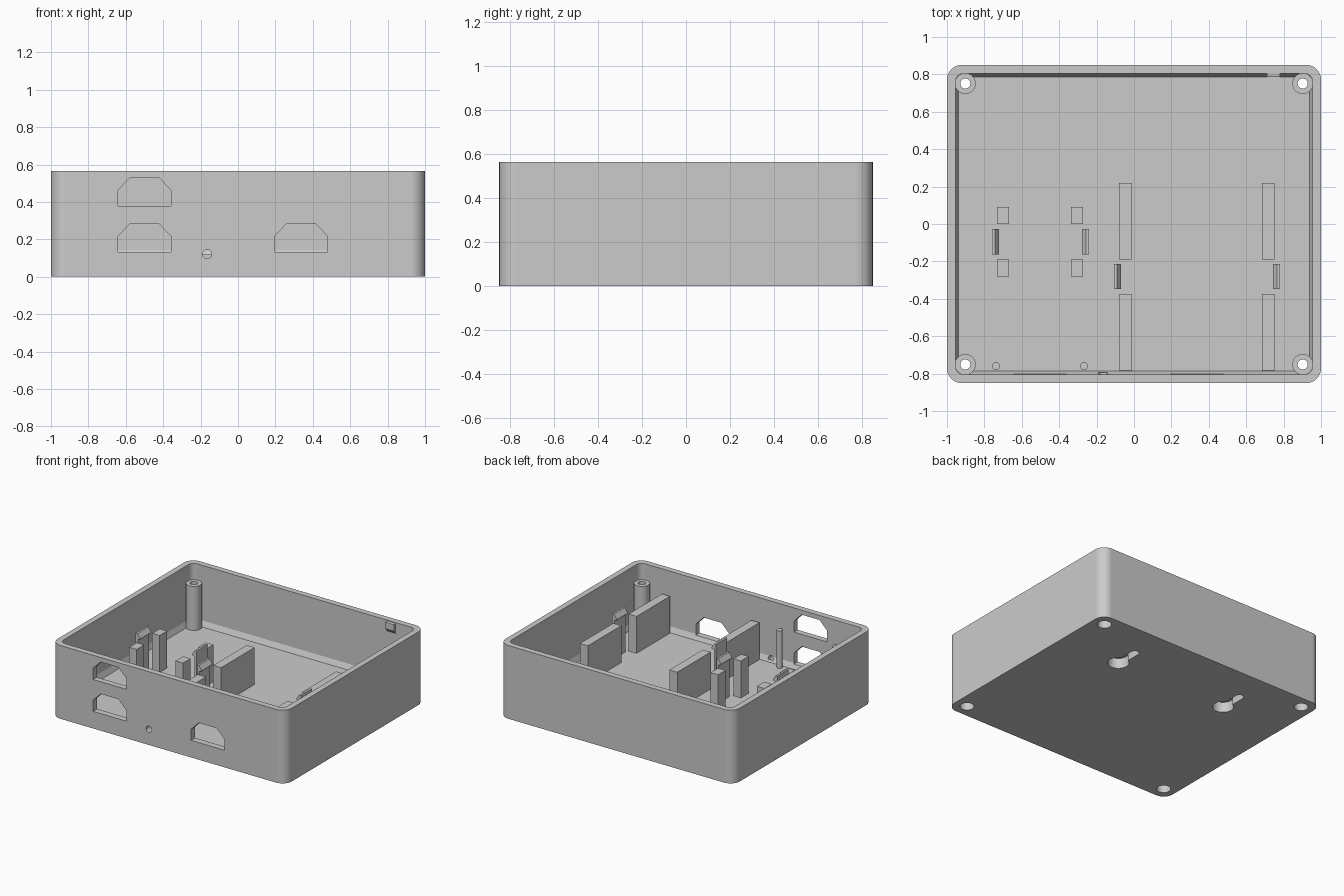
import bpy, bmesh
from math import sin, cos, pi, asin, radians

cube = bpy.data.objects.get("Cube")
if cube:
    bpy.data.objects.remove(cube, do_unlink=True)

grey = bpy.data.materials.new("light_grey_plastic")
grey.use_nodes = True
grey.diffuse_color = (0.6, 0.6, 0.6, 1)
grey.node_tree.nodes["Principled BSDF"].inputs["Base Color"].default_value = (0.6, 0.6, 0.6, 1)

HEIGHT, FLOOR = 0.565, 0.1
BASE = FLOOR - 0.01  # parts sink slightly into the floor


def select(obj):
    bpy.ops.object.select_all(action='DESELECT')
    obj.select_set(True)
    bpy.context.view_layer.objects.active = obj


def finish(name, bm):
    bmesh.ops.recalc_face_normals(bm, faces=bm.faces)
    mesh = bpy.data.meshes.new(name)
    bm.to_mesh(mesh)
    bm.free()
    mesh.materials.append(grey)
    obj = bpy.data.objects.new(name, mesh)
    bpy.context.collection.objects.link(obj)
    return obj


def smooth(obj):
    select(obj)
    bpy.ops.object.shade_smooth_by_angle(angle=radians(15))
    mod = obj.modifiers.new("flat_walls", 'WEIGHTED_NORMAL')
    mod.keep_sharp = True
    mod.weight = 100


def arc(cx, cy, r, start, end, n):
    return [(cx + r * cos(start + (end - start) * i / n),
             cy + r * sin(start + (end - start) * i / n)) for i in range(n + 1)]


def circle(cx, cy, r, n=32):
    return arc(cx, cy, r, 0, 2 * pi, n)[:-1]


def rounded_rect(hx, hy, r):
    pts = []
    for k, (sx, sy) in enumerate([(1, 1), (-1, 1), (-1, -1), (1, -1)]):
        pts += arc(sx * (hx - r), sy * (hy - r), r, k * pi / 2, (k + 1) * pi / 2, 8)
    return pts


def loft(name, rings, closed=False):
    """Skin a list of (outline, z) rings, capped or joined end to start."""
    bm = bmesh.new()
    loops = [[bm.verts.new((x, y, z)) for x, y in pts] for pts, z in rings]
    pairs = list(zip(loops, loops[1:]))
    if closed:
        pairs.append((loops[-1], loops[0]))
    else:
        bm.faces.new(loops[0])
        bm.faces.new(loops[-1])
    for a, b in pairs:
        for i in range(len(a)):
            j = (i + 1) % len(a)
            bm.faces.new((a[i], a[j], b[j], b[i]))
    return finish(name, bm)


def prism(name, pts, axis, lo, hi):
    """Extrude a flat outline along one axis."""
    place = {'x': lambda a, b, t: (t, a, b),
             'y': lambda a, b, t: (a, t, b),
             'z': lambda a, b, t: (a, b, t)}[axis]
    bm = bmesh.new()
    low = [bm.verts.new(place(a, b, lo)) for a, b in pts]
    high = [bm.verts.new(place(a, b, hi)) for a, b in pts]
    bm.faces.new(low)
    bm.faces.new(high)
    for i in range(len(pts)):
        j = (i + 1) % len(pts)
        bm.faces.new((low[i], low[j], high[j], high[i]))
    return finish(name, bm)


def box(name, x, y, hx, hy, top):
    corners = [(x - hx, y - hy), (x + hx, y - hy), (x + hx, y + hy), (x - hx, y + hy)]
    return prism(name, corners, 'z', BASE, top)


def cut(target, cutter):
    cutter.hide_render = True
    mod = target.modifiers.new("cut", 'BOOLEAN')
    mod.operation = 'DIFFERENCE'
    mod.solver = 'EXACT'
    mod.object = cutter
    select(target)
    bpy.ops.object.modifier_apply(modifier=mod.name)
    bpy.data.objects.remove(cutter, do_unlink=True)


# Open tray with a sloped fillet where the walls meet the thick floor
tray = loft("enclosure_tray", [
    (rounded_rect(1.0, 0.851, 0.08), 0),
    (rounded_rect(1.0, 0.851, 0.08), HEIGHT),
    (rounded_rect(0.955, 0.805, 0.045), HEIGHT),
    (rounded_rect(0.955, 0.805, 0.045), FLOOR + 0.04),
    (rounded_rect(0.938, 0.787, 0.03), FLOOR)])

# Connector openings in the front wall
for x, z in [(-0.5, 0.378), (-0.5, 0.132), (0.337, 0.132)]:
    outline = [(x - 0.142, z), (x + 0.142, z), (x + 0.142, z + 0.085),
               (x + 0.076, z + 0.152), (x - 0.076, z + 0.152), (x - 0.142, z + 0.085)]
    cut(tray, prism("port_cutter", outline, 'y', -0.9, -0.77))

# Indicator light hole
cut(tray, prism("light_cutter", circle(-0.165, 0.121, 0.024), 'y', -0.9, -0.795))

# Blind keyhole hangers underneath
a = asin(0.03 / 0.075)
for x in (-0.48, 0.48):
    outline = (arc(x, 0.4, 0.075, pi / 2 + a, 2.5 * pi - a, 28)
               + arc(x, 0.58, 0.03, 0, pi, 14))
    cut(tray, prism("keyhole_cutter", outline, 'z', -0.1, 0.08))

# Screw posts with through holes and deep counterbores
for x in (-0.902, 0.902):
    for y in (-0.751, 0.751):
        cut(tray, prism("bore_cutter", circle(x, y, 0.05), 'z', -0.1, 0.08))
        cut(tray, prism("hole_cutter", circle(x, y, 0.027), 'z', -0.1, 0.2))
        outer, inner = circle(x, y, 0.056), circle(x, y, 0.027)
        smooth(loft("screw_post", [(outer, BASE), (outer, 0.44),
                                   (inner, 0.44), (inner, BASE)], closed=True))
smooth(tray)

# Long support ribs
for x in (-0.045, 0.718):
    for y in (0.015, -0.578):
        box("support_rib", x, y, 0.034, 0.204, 0.385)

# Small support blocks and locating pins
for x in (-0.7, -0.305):
    for y in (0.045, -0.235):
        box("support_block", x, y, 0.032, 0.046, 0.385)
for x in (-0.738, -0.267):
    smooth(prism("locating_pin", circle(x, -0.76, 0.021), 'z', BASE, 0.39))

# Snap clips, hooks facing inward in pairs
for x, side, y in [(-0.76, 1, -0.095), (-0.24, -1, -0.095),
                   (-0.107, 1, -0.281), (0.78, -1, -0.281)]:
    profile = [(x, BASE), (x + side * 0.018, BASE), (x + side * 0.018, 0.395),
               (x + side * 0.038, 0.4), (x + side * 0.038, 0.41),
               (x + side * 0.016, 0.442), (x, 0.442)]
    prism("snap_clip", profile, 'y', y - 0.067, y + 0.067)

# Lid catch high on the back wall
prism("lid_catch", [(0.81, 0.56), (0.787, 0.555), (0.787, 0.505), (0.81, 0.475)], 'x', 0.71, 0.78)
